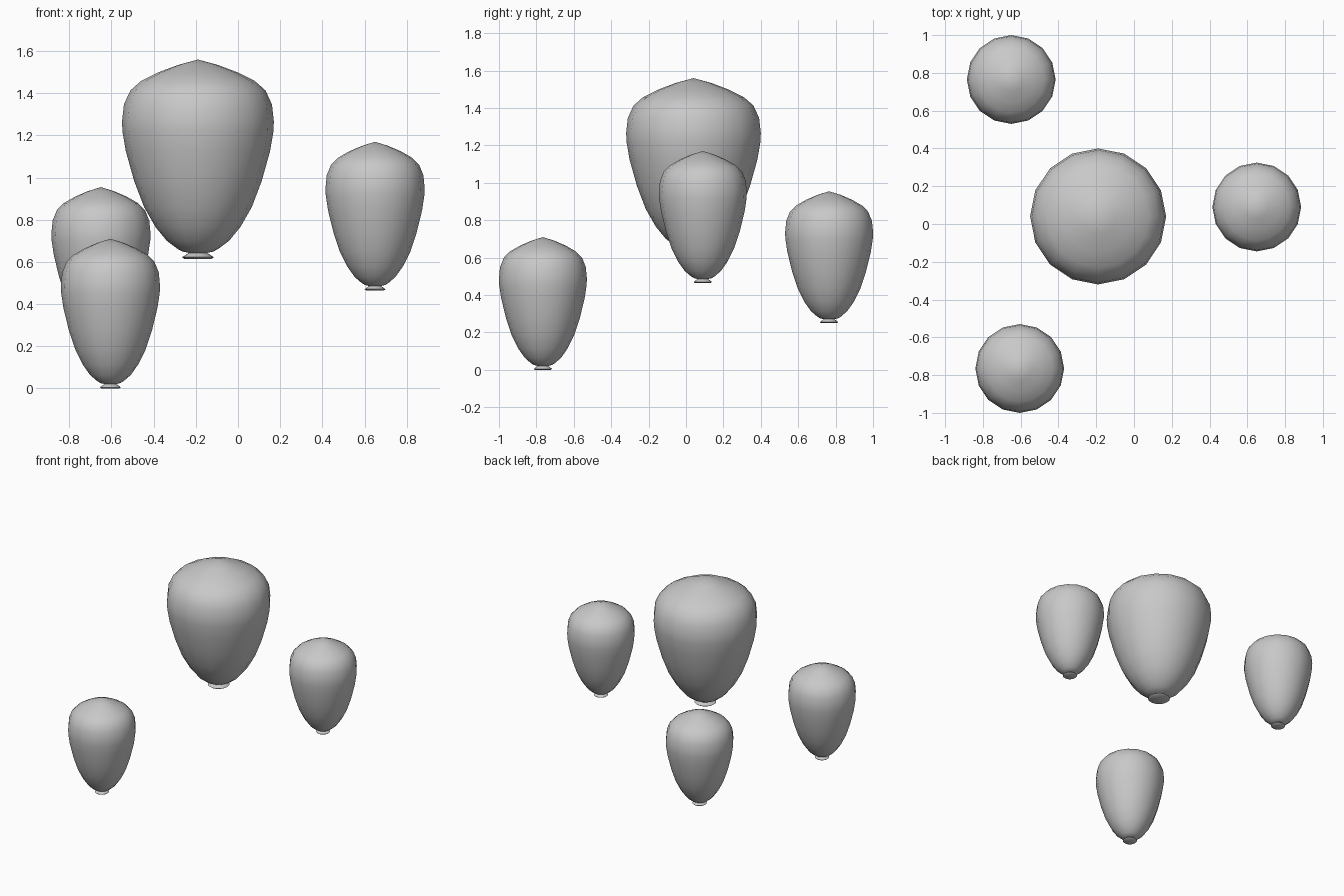
import bpy, bmesh, math

cube = bpy.data.objects.get("Cube")
if cube:
    bpy.data.objects.remove(cube, do_unlink=True)

SIDES = 16

# One flat grey for every balloon
grey = bpy.data.materials.new("balloon_grey")
grey.use_nodes = True
colour = (0.58, 0.58, 0.58, 1)
grey.diffuse_color = colour
grey.node_tree.nodes["Principled BSDF"].inputs["Base Color"].default_value = colour

# Profiles as (radius, height) fractions of the whole balloon
BODY = [(0.12, 0.030), (0.20, 0.036), (0.27, 0.05), (0.41, 0.09), (0.56, 0.16),
        (0.71, 0.26), (0.84, 0.39), (0.95, 0.54), (0.995, 0.64), (1.0, 0.69),
        (0.975, 0.775), (0.89, 0.845), (0.75, 0.892), (0.52, 0.936),
        (0.26, 0.973), (0, 1)]
LIP = [(0, 0), (0.18, 0), (0.21, 0.008), (0.12, 0.030)]


def lathe(name, profile, centre, radius, bottom, top):
    """Spin a profile about a vertical axis; zero radius makes a pole."""
    bm = bmesh.new()
    rings = []
    for r, t in profile:
        z = (top - bottom) * t
        count = SIDES if r > 0 else 1
        rings.append([bm.verts.new((radius * r * math.cos(math.tau * i / SIDES),
                                    radius * r * math.sin(math.tau * i / SIDES), z))
                      for i in range(count)])
    for low, high in zip(rings, rings[1:]):
        for i in range(SIDES):
            j = (i + 1) % SIDES
            if len(low) == 1:
                bm.faces.new((low[0], high[j], high[i]))
            elif len(high) == 1:
                bm.faces.new((low[i], low[j], high[0]))
            else:
                bm.faces.new((low[i], low[j], high[j], high[i]))
    mesh = bpy.data.meshes.new(name)
    bm.to_mesh(mesh)
    bm.free()
    mesh.materials.append(grey)
    obj = bpy.data.objects.new(name, mesh)
    obj.location = (*centre, bottom)
    bpy.context.collection.objects.link(obj)
    bpy.ops.object.select_all(action="DESELECT")
    obj.select_set(True)
    bpy.context.view_layer.objects.active = obj
    bpy.ops.object.shade_smooth_by_angle(angle=math.radians(50))
    return obj


# Name, centre, radius, bottom and top of each balloon
balloons = [
    ("large_balloon", (-0.19, 0.04), 0.36, 0.615, 1.56),
    ("back_balloon", (-0.65, 0.765), 0.235, 0.25, 0.955),
    ("left_balloon", (0.65, 0.09), 0.235, 0.465, 1.17),
    ("front_balloon", (-0.605, -0.765), 0.235, 0.0, 0.71),
]
for name, centre, radius, bottom, top in balloons:
    body = lathe(name + "_body", BODY, centre, radius, bottom, top)
    lip = lathe(name + "_lip", LIP, centre, radius, bottom, top)
    lip.parent = body
    lip.matrix_parent_inverse.identity()
    lip.location = (0, 0, 0)
